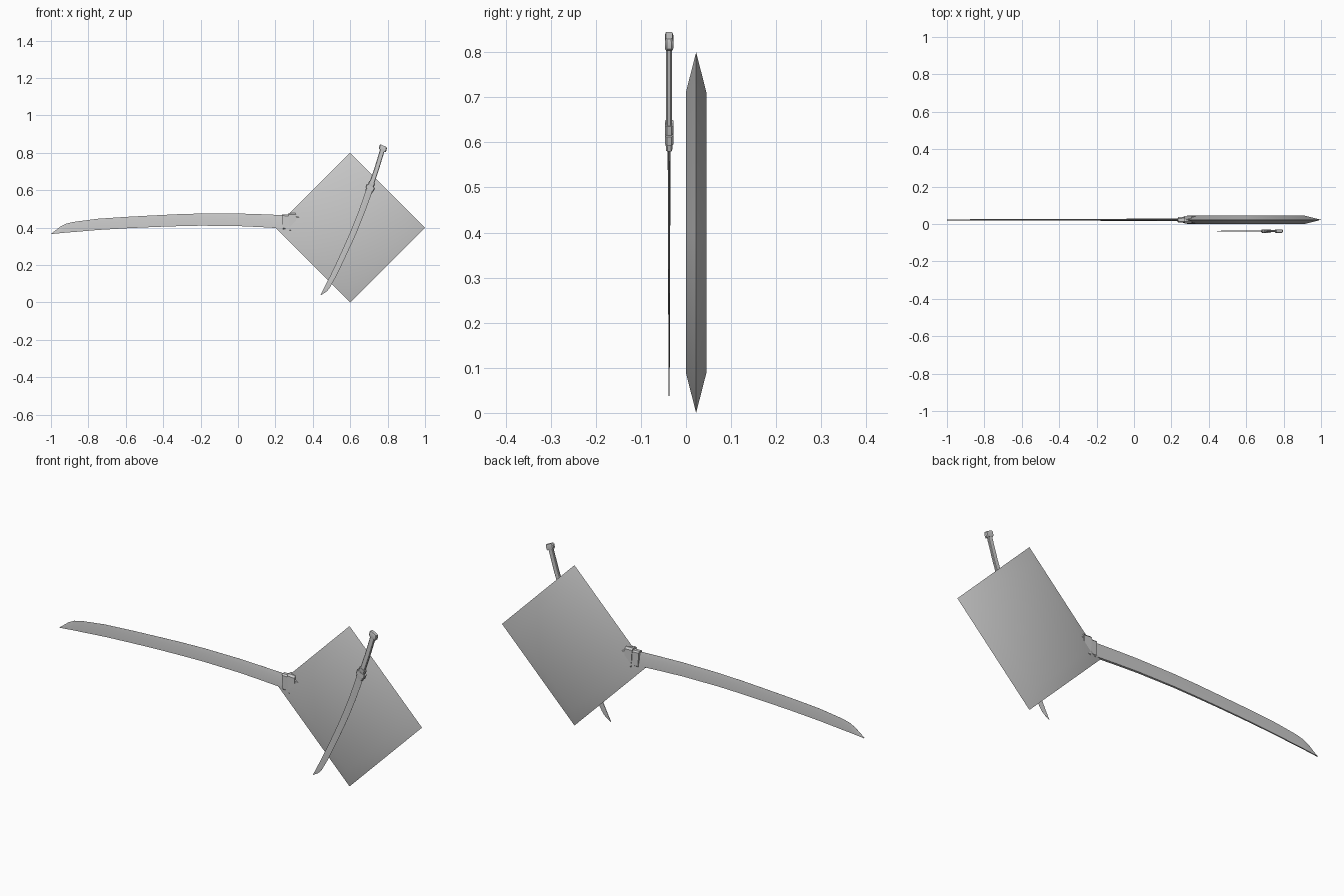
import bpy, bmesh, math

if "Cube" in bpy.data.objects:
    bpy.data.objects.remove(bpy.data.objects["Cube"])


def loft(name, rings, smooth_angle=30):
    """Skin a list of equal-sized point rings and cap both ends."""
    bm = bmesh.new()
    rows = [[bm.verts.new(p) for p in r] for r in rings]
    n = len(rows[0])
    for a, b in zip(rows, rows[1:]):
        for i in range(n):
            j = (i + 1) % n
            bm.faces.new((a[i], a[j], b[j], b[i]))
    bm.faces.new(rows[0])
    bm.faces.new(rows[-1][::-1])
    bmesh.ops.recalc_face_normals(bm, faces=bm.faces)
    me = bpy.data.meshes.new(name)
    bm.to_mesh(me)
    bm.free()
    ob = bpy.data.objects.new(name, me)
    bpy.context.collection.objects.link(ob)
    bpy.ops.object.select_all(action='DESELECT')
    ob.select_set(True)
    bpy.context.view_layer.objects.active = ob
    bpy.ops.object.shade_smooth_by_angle(angle=math.radians(smooth_angle))
    return ob


def sword(prefix, x0, y0, z0, angle, side, s):
    """Curved sword: u runs to the tip, v to the cutting edge, w is thickness."""
    c, d = math.cos(math.radians(angle)), math.sin(math.radians(angle))

    def place(u, v, w):
        return (x0 + s * (u * c - side * v * d), y0 + s * w,
                z0 + s * (u * d + side * v * c))

    def bar(name, stations):
        # octagonal section, each station: u, v, half width, half thickness
        rings = []
        for u, v, hw, ht in stations:
            k = 0.45 * ht
            sec = [(hw - k, ht), (hw, ht - k), (hw, k - ht), (hw - k, -ht),
                   (k - hw, -ht), (-hw, k - ht), (-hw, ht - k), (k - hw, ht)]
            # sections lean with the curve of the handle
            rings.append([place(u + a * 0.07, v + a, b) for a, b in sec])
        loft(prefix + name, rings)

    # blade: flat spine, sharp convex edge
    outline = [(-0.03, -.037, .034), (0, -.035, .036), (.12, -.028, .041),
               (.25, -.022, .045), (.45, -.020, .045), (.58, -.023, .041),
               (.70, -.027, .035), (.85, -.034, .027), (1.0, -.043, .017),
               (1.13, -.054, .000), (1.17, -.057, -.010), (1.20, -.060, -.025),
               (1.25, -.065, -.064)]
    rings = []
    for u, lo, hi in outline:
        t = 0.0065 - 0.0040 * max(u, 0) / 1.25
        m = lo + 0.65 * (hi - lo)
        rings.append([place(u, lo, t), place(u, m, t * .8), place(u, hi, 0.0003),
                      place(u, hi, -0.0003), place(u, m, -t * .8), place(u, lo, -t)])
    loft(prefix + "blade", rings)

    # collar, guard, grip and pommel
    bar("collar", [(.012, 0, .040, .014), (-.03, -.001, .040, .016)])
    bar("guard", [(-.022, -.001, .050, .019), (-.062, -.003, .050, .019)])
    bar("grip_collar", [(-.06, -.003, .036, .016), (-.07, -.003, .036, .019),
                        (-.105, -.005, .036, .019)])
    bar("grip", [(-.10, -.005, .027, .013), (-.25, -.013, .026, .013),
                 (-.48, -.034, .026, .013)])
    bar("pommel", [(-.465, -.032, .038, .017), (-.475, -.033, .044, .019),
                   (-.505, -.037, .044, .019), (-.52, -.038, .036, .015)])


# diamond-shaped chamfered slab
def diamond(r, y):
    return [(0.6 + r, y, 0.4), (0.6, y, 0.4 + r), (0.6 - r, y, 0.4), (0.6, y, 0.4 - r)]


loft("diamond_slab", [diamond(.312, 0), diamond(.4, .0225), diamond(.312, .045)], 60)

# large sword with its hilt inside the slab, small sword in front
sword("large_sword_", 0.25, 0.0225, 0.43, 180, -1, 1.0)
sword("small_sword_", 0.70, -0.0375, 0.594, -112.1, 1, 0.491)
